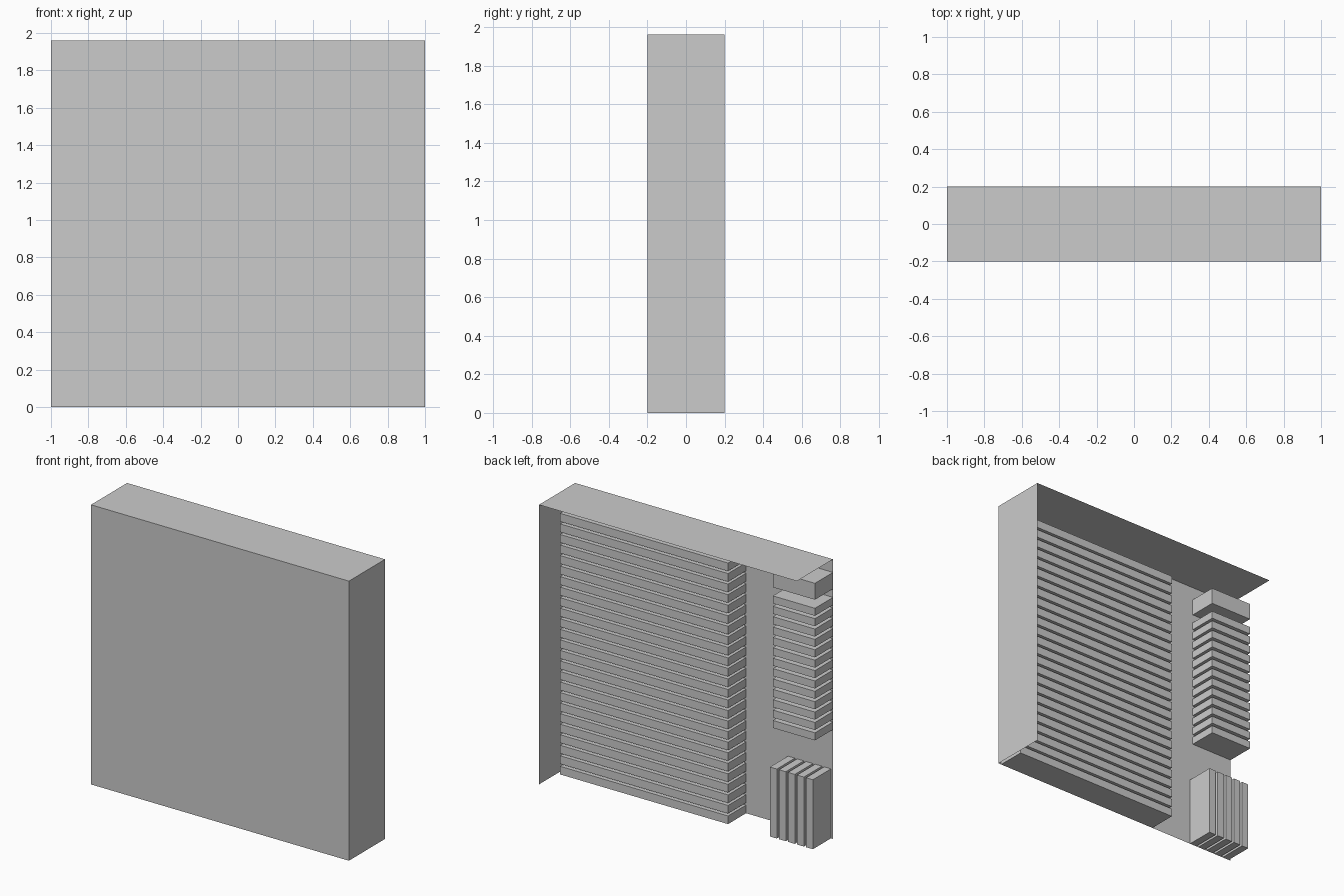
import bpy
import bmesh
from mathutils import Matrix, Vector

# Remove the default cube
cube = bpy.data.objects.get("Cube")
if cube:
    bpy.data.objects.remove(cube, do_unlink=True)

# Single grey finish
grey = bpy.data.materials.new("plain_grey")
grey.use_nodes = True
COLOUR = (0.6, 0.6, 0.6, 1)
grey.diffuse_color = COLOUR
grey.node_tree.nodes["Principled BSDF"].inputs["Base Color"].default_value = COLOUR

HALF_X, HALF_Y, HEIGHT = 1.0, 0.2, 1.96
SLAT_BACK = 0.0  # slats reach from the front panel to mid depth


def finish(name, bm):
    mesh = bpy.data.meshes.new(name)
    bm.to_mesh(mesh)
    bm.free()
    mesh.materials.append(grey)
    obj = bpy.data.objects.new(name, mesh)
    bpy.context.collection.objects.link(obj)
    return obj


def panel(name, origin, edge_a, edge_b):
    """Thin rectangular sheet spanned by two edges."""
    bm = bmesh.new()
    o, a, b = Vector(origin), Vector(edge_a), Vector(edge_b)
    bm.faces.new([bm.verts.new(p) for p in (o, o + a, o + a + b, o + b)])
    finish(name, bm)


def box(name, low, high):
    bm = bmesh.new()
    low, high = Vector(low), Vector(high)
    place = Matrix.Translation((low + high) / 2) @ Matrix.Diagonal((*(high - low), 1))
    bmesh.ops.create_cube(bm, size=1, matrix=place)
    return finish(name, bm)


def stack(name, low, high, axis, count, thickness):
    """Evenly spaced slats filling the span from low to high along an axis."""
    pitch = (high[axis] - low[axis] - thickness) / (count - 1)
    first_high = list(high)
    first_high[axis] = low[axis] + thickness
    slats = box(name, low, first_high)
    array = slats.modifiers.new("repeat", 'ARRAY')
    array.count = count
    array.use_relative_offset = False
    array.use_constant_offset = True
    offset = Vector((0, 0, 0))
    offset[axis] = pitch
    array.constant_offset_displace = offset


# Outer sheets: front, top and one side; the rest is open
panel("front_panel", (-HALF_X, -HALF_Y, 0), (2 * HALF_X, 0, 0), (0, 0, HEIGHT))
panel("top_panel", (-HALF_X, -HALF_Y, HEIGHT), (2 * HALF_X, 0, 0), (0, 2 * HALF_Y, 0))
panel("side_panel", (HALF_X, -HALF_Y, 0), (0, 2 * HALF_Y, 0), (0, 0, HEIGHT))

# Wide stack of horizontal slats
stack("wide_slats", (-0.326, -HALF_Y, 0), (0.977, SLAT_BACK, 1.83), 2, 25, 0.057)

# Narrow column of horizontal slats with a cap block above
stack("column_slats", (-1, -HALF_Y, 0.767), (-0.674, SLAT_BACK, 1.693), 2, 13, 0.053)
box("column_cap", (-1, -HALF_Y, 1.753), (-0.674, SLAT_BACK, 1.868))

# Upright slats at the bottom corner
stack("upright_slats", (-0.984, -HALF_Y, 0), (-0.651, SLAT_BACK, 0.487), 0, 5, 0.053)
